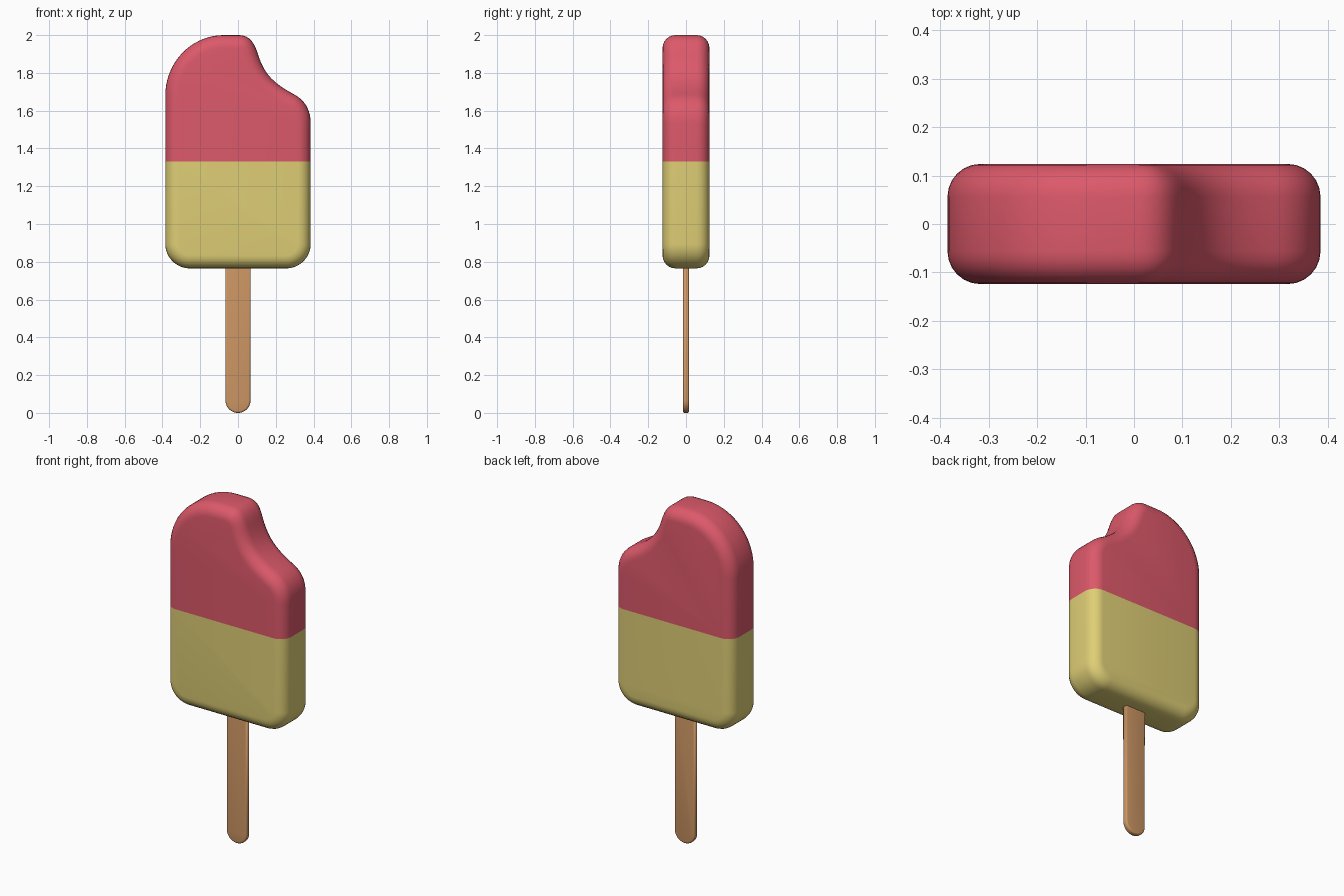
import bpy, bmesh, math
from mathutils import Vector

if "Cube" in bpy.data.objects:
    bpy.data.objects.remove(bpy.data.objects["Cube"])


def material(name, rgb):
    m = bpy.data.materials.new(name)
    m.diffuse_color = (*rgb, 1)
    m.use_nodes = True
    m.node_tree.nodes["Principled BSDF"].inputs["Base Color"].default_value = m.diffuse_color
    return m


def arc(cx, cz, rx, rz, a0, a1, n=12):
    return [Vector((cx + rx * math.cos(math.radians(a0 + (a1 - a0) * i / n)),
                    cz + rz * math.sin(math.radians(a0 + (a1 - a0) * i / n)))) for i in range(n + 1)]


def bezier(a, b, c, d, n=10):
    a, b, c, d = map(Vector, (a, b, c, d))
    return [a * (1 - t) ** 3 + 3 * b * t * (1 - t) ** 2 + 3 * c * t * t * (1 - t) + d * t ** 3
            for t in (i / n for i in range(n + 1))]


def rounded_slab(name, points, half, radius, mats, split=None, steps=6):
    """Clockwise x-z outline given thickness in y, with rounded rims."""
    pts = [p for i, p in enumerate(points) if (p - points[i - 1]).length > 1e-4]
    n = len(pts)
    inward = []
    for i in range(n):
        e0 = (pts[i] - pts[i - 1]).normalized()
        e1 = (pts[(i + 1) % n] - pts[i]).normalized()
        t = (e0 + e1).normalized()
        inward.append(Vector((t.y, -t.x)))
    angles = [math.pi / 2 * i / steps for i in range(steps + 1)]
    levels = [(-1, a) for a in reversed(angles)] + [(1, a) for a in angles]
    bm = bmesh.new()
    rings = []
    for side, a in levels:
        y = side * (half - radius + radius * math.sin(a))
        inset = radius * (1 - math.cos(a))
        ring = []
        for p, d in zip(pts, inward):
            q = p + d * inset
            ring.append(bm.verts.new((q.x, y, q.y)))
        rings.append(ring)
    for r0, r1 in zip(rings, rings[1:]):
        for i in range(n):
            j = (i + 1) % n
            bm.faces.new((r0[i], r0[j], r1[j], r1[i]))
    bm.faces.new(rings[0])
    bm.faces.new(rings[-1])
    # clean colour boundary
    if split is not None:
        bmesh.ops.bisect_plane(bm, geom=bm.verts[:] + bm.edges[:] + bm.faces[:],
                               plane_co=(0, 0, split), plane_no=(0, 0, 1))
        for f in bm.faces:
            f.material_index = int(f.calc_center_median().z > split)
    bmesh.ops.recalc_face_normals(bm, faces=bm.faces[:])
    for f in bm.faces:
        f.smooth = True
    me = bpy.data.meshes.new(name)
    bm.to_mesh(me)
    bm.free()
    for m in mats:
        me.materials.append(m)
    ob = bpy.data.objects.new(name, me)
    bpy.context.collection.objects.link(ob)
    return ob


pink = material("strawberry pink", (0.72, 0.10, 0.145))
yellow = material("lemon yellow", (0.74, 0.62, 0.18))
wood = material("wood tan", (0.60, 0.30, 0.125))

# Ice block: rounded top left, bite at top right
block = (arc(-0.255, 0.895, 0.13, 0.13, 270, 180)
         + arc(-0.075, 1.68, 0.31, 0.32, 180, 90, 18)
         + bezier((0.0, 2.0), (0.06, 2.0), (0.085, 1.965), (0.105, 1.90))
         + bezier((0.105, 1.90), (0.14, 1.79), (0.19, 1.745), (0.29, 1.69))
         + bezier((0.29, 1.69), (0.35, 1.66), (0.385, 1.61), (0.385, 1.53))
         + arc(0.255, 0.895, 0.13, 0.13, 0, -90))
rounded_slab("ice_block", block, 0.124, 0.068, [yellow, pink], split=1.33)

# Wooden stick with a rounded lower end
stick = (arc(0, 0.065, 0.066, 0.065, 270, 180)
         + [Vector((-0.066, 0.85)), Vector((0.066, 0.85))]
         + arc(0, 0.065, 0.066, 0.065, 0, -90))
rounded_slab("stick", stick, 0.016, 0.010, [wood], steps=4)
